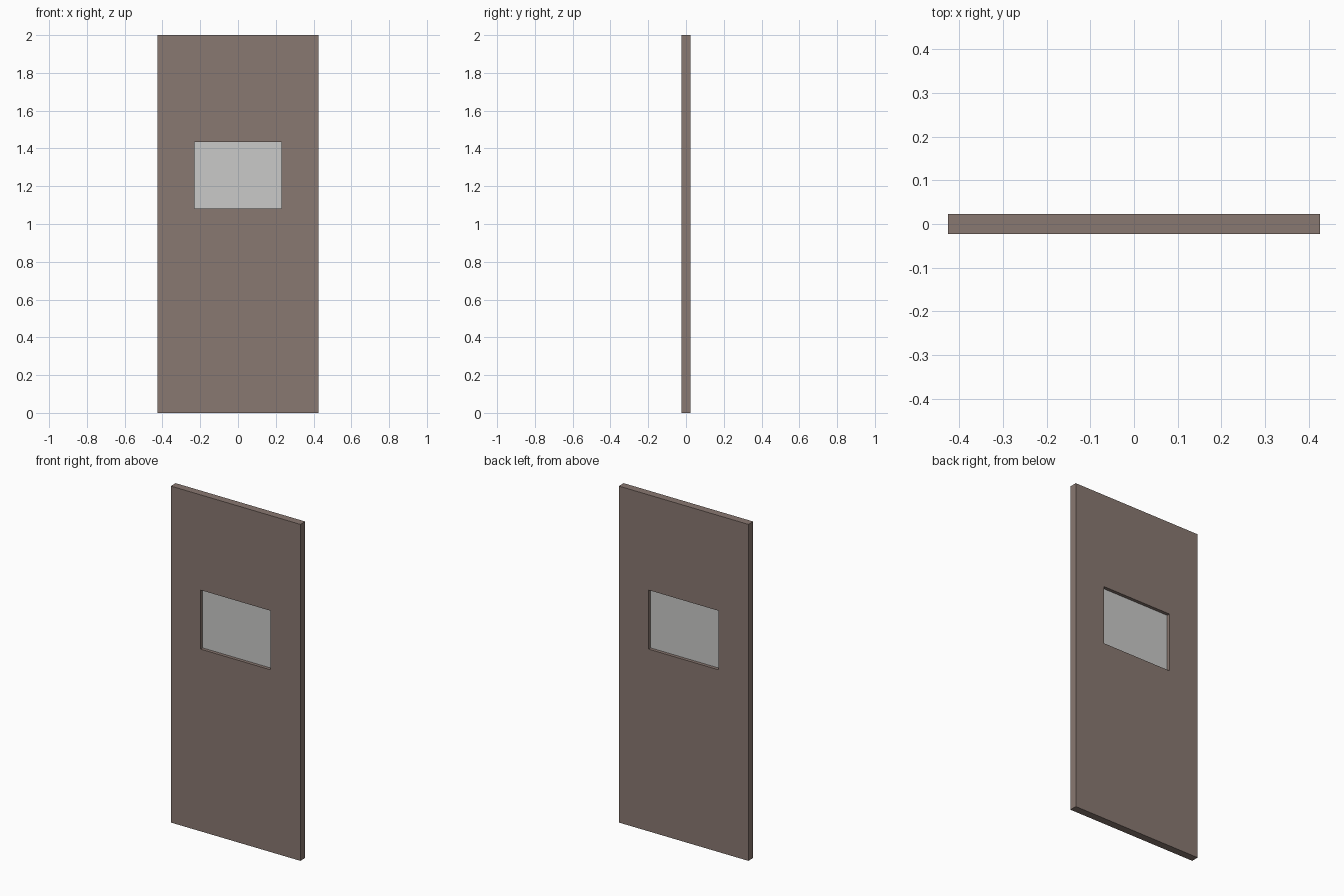
import bpy, bmesh

if "Cube" in bpy.data.objects:
    bpy.data.objects.remove(bpy.data.objects["Cube"])

W, T, H = 0.426, 0.0225, 2.0          # half width, half thickness, height
WX, WZ0, WZ1 = 0.23, 1.083, 1.434     # window opening
GLASS_T = 0.003                       # half thickness of the pane


def material(name, rgb):
    m = bpy.data.materials.new(name)
    m.diffuse_color = (*rgb, 1.0)
    m.use_nodes = True
    m.node_tree.nodes["Principled BSDF"].inputs["Base Color"].default_value = m.diffuse_color
    return m


def add_object(name, bm, mat):
    bmesh.ops.recalc_face_normals(bm, faces=bm.faces)
    me = bpy.data.meshes.new(name)
    bm.to_mesh(me)
    bm.free()
    me.materials.append(mat)
    ob = bpy.data.objects.new(name, me)
    bpy.context.collection.objects.link(ob)
    return ob


def rect(bm, hx, z0, z1, y):
    return [bm.verts.new((x, y, z)) for x, z in
            ((-hx, z0), (hx, z0), (hx, z1), (-hx, z1))]


def band(bm, a, b):
    for i in range(4):
        j = (i + 1) % 4
        bm.faces.new((a[i], a[j], b[j], b[i]))


brown = material("door_brown", (0.25, 0.188, 0.164))
grey = material("window_grey", (0.59, 0.59, 0.58))

# Door slab: closed loop of four rectangles leaving a window opening
bm = bmesh.new()
loops = [rect(bm, W, 0, H, -T), rect(bm, W, 0, H, T),
         rect(bm, WX, WZ0, WZ1, T), rect(bm, WX, WZ0, WZ1, -T)]
for k in range(4):
    band(bm, loops[k], loops[(k + 1) % 4])
add_object("door_panel", bm, brown)

# Window pane set in the middle of the opening
bm = bmesh.new()
front = rect(bm, WX, WZ0, WZ1, -GLASS_T)
back = rect(bm, WX, WZ0, WZ1, GLASS_T)
band(bm, front, back)
bm.faces.new(front)
bm.faces.new(back)
add_object("window_pane", bm, grey)
